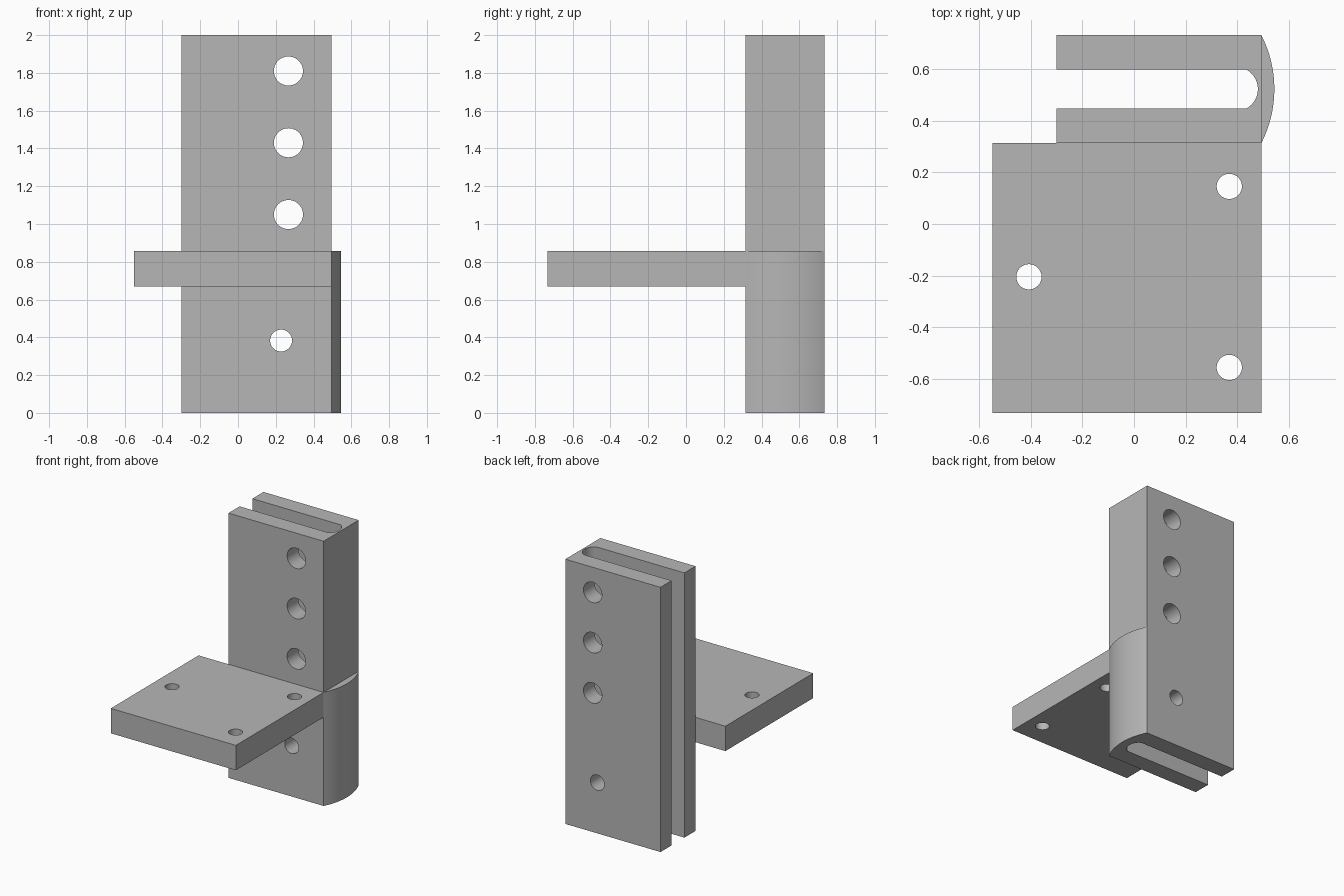
import bpy, bmesh, math
from mathutils import Matrix

cube = bpy.data.objects.get("Cube")
if cube:
    bpy.data.objects.remove(cube, do_unlink=True)

steel = bpy.data.materials.new("plain grey")
steel.use_nodes = True
grey = (0.47, 0.47, 0.47, 1)
steel.diffuse_color = grey
steel.node_tree.nodes["Principled BSDF"].inputs["Base Color"].default_value = grey


def add_object(name, bm):
    bmesh.ops.recalc_face_normals(bm, faces=bm.faces)
    mesh = bpy.data.meshes.new(name)
    bm.to_mesh(mesh)
    bm.free()
    mesh.materials.append(steel)
    obj = bpy.data.objects.new(name, mesh)
    bpy.context.collection.objects.link(obj)
    return obj


def extrude(name, profile, z0, z1):
    """Raise a flat outline from z0 to z1."""
    bm = bmesh.new()
    face = bm.faces.new([bm.verts.new((x, y, z0)) for x, y in profile])
    top = bmesh.ops.extrude_face_region(bm, geom=[face])["geom"]
    bmesh.ops.translate(bm, vec=(0, 0, z1 - z0),
                        verts=[v for v in top if isinstance(v, bmesh.types.BMVert)])
    return add_object(name, bm)


def arc(x, y, half, rise, steps=24):
    """Arc bulging toward +x, from y - half to y + half."""
    r = (half ** 2 + rise ** 2) / (2 * rise)
    a = math.asin(half / r)
    angles = [a * (2 * i / steps - 1) for i in range(steps + 1)]
    return [(x + rise - r + r * math.cos(t), y + r * math.sin(t)) for t in angles]


def drill(obj, holes, axis):
    """Cut round holes given as (centre, radius) along y or z."""
    bm = bmesh.new()
    turn = Matrix.Rotation(math.pi / 2, 4, 'X') if axis == 'Y' else Matrix()
    for centre, radius in holes:
        bmesh.ops.create_cone(bm, cap_ends=True, segments=48, radius1=radius,
                              radius2=radius, depth=0.7,
                              matrix=Matrix.Translation(centre) @ turn)
    cutter = add_object("hole_cutter", bm)
    cutter.hide_render = True
    mod = obj.modifiers.new("holes", 'BOOLEAN')
    mod.operation = 'DIFFERENCE'
    mod.solver = 'EXACT'
    mod.object = cutter
    bpy.context.view_layer.objects.active = obj
    bpy.ops.object.modifier_apply(modifier=mod.name)
    bpy.data.objects.remove(cutter, do_unlink=True)


LEFT, RIGHT, FRONT, BACK = -0.30, 0.495, 0.315, 0.733
MID = (FRONT + BACK) / 2

# Upright block with a round-ended slot open on one side
upright = extrude("slotted_upright",
                  [(LEFT, FRONT), (RIGHT, FRONT), (RIGHT, BACK), (LEFT, BACK), (LEFT, 0.60)]
                  + arc(0.435, MID, 0.076, 0.046)[::-1] + [(LEFT, 0.448)], 0, 2)
drill(upright, [((0.267, MID, z), 0.077) for z in (1.05, 1.43, 1.81)]
      + [((0.228, MID, 0.383), 0.058)], 'Y')

# Rounded side boss on the lower part
boss = extrude("curved_side_boss", arc(RIGHT, MID, (BACK - FRONT) / 2, 0.05, 40), 0, 0.858)

# Mounting plate with three through holes
plate = extrude("mounting_plate",
                [(-0.55, -0.733), (RIGHT, -0.733), (RIGHT, FRONT), (-0.55, FRONT)], 0.67, 0.858)
drill(plate, [((x, y, 0.76), 0.049)
              for x, y in ((0.37, 0.146), (0.37, -0.557), (-0.408, -0.205))], 'Z')

# Smooth the curved walls and keep hard edges
bpy.ops.object.select_all(action='DESELECT')
for part in (upright, boss, plate):
    part.select_set(True)
bpy.context.view_layer.objects.active = upright
bpy.ops.object.shade_smooth_by_angle(angle=math.radians(25))
